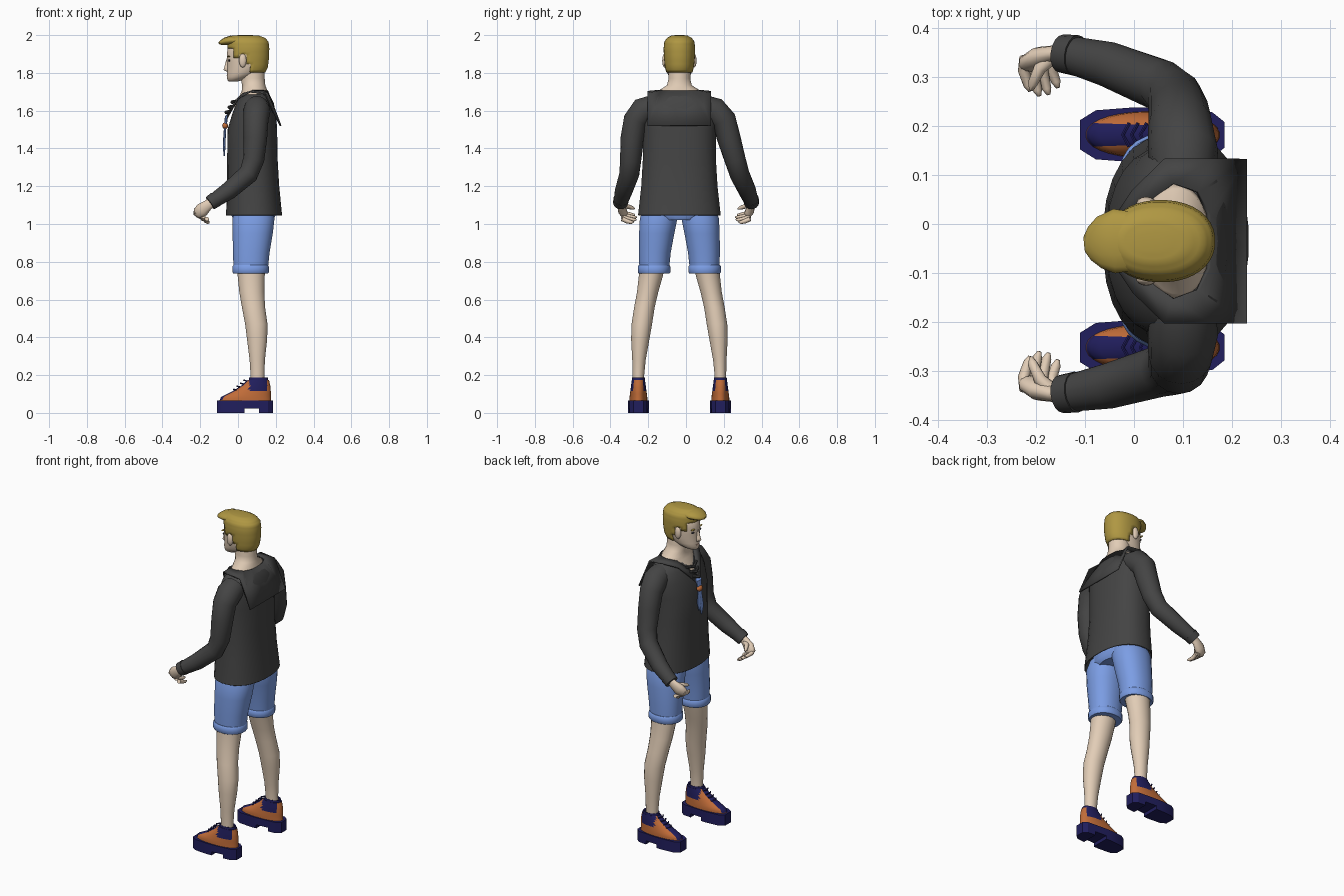
import bpy, bmesh, math
from mathutils import Vector as V

C = -0.035  # the body's mirror plane in y; the figure faces -x


def mat(name, r, g, b):
    m = bpy.data.materials.new(name)
    m.diffuse_color = (r, g, b, 1)
    return m


SHIRT = mat("charcoal cloth", .058, .058, .058)
SKIN = mat("skin", .76, .61, .47)
HAIR = mat("blond hair", .43, .31, .055)
BLUE = mat("blue cloth", .20, .34, .78)
ORANGE = mat("orange leather", .53, .15, .04)
NAVY = mat("navy leather", .015, .013, .11)
DARK = mat("dark eye", .02, .02, .03)
LIP = mat("lip", .55, .30, .24)


def finish(name, bm, mats, angle=40):
    bmesh.ops.recalc_face_normals(bm, faces=bm.faces[:])
    me = bpy.data.meshes.new(name)
    bm.to_mesh(me)
    bm.free()
    for m in mats if isinstance(mats, (list, tuple)) else [mats]:
        me.materials.append(m)
    me.shade_smooth()
    me.set_sharp_from_angle(angle=math.radians(angle))
    o = bpy.data.objects.new(name, me)
    bpy.context.collection.objects.link(o)
    return o


def skin(rings):
    """Bridge rings of points into a capped surface."""
    bm = bmesh.new()
    vs = [[bm.verts.new(p) for p in r] for r in rings]
    n = len(vs[0])
    for a, b in zip(vs, vs[1:]):
        for i in range(n):
            j = (i + 1) % n
            bm.faces.new((a[i], a[j], b[j], b[i]))
    bm.faces.new(vs[0][::-1])
    bm.faces.new(vs[-1])
    return bm


def dense(rows, k):
    out = [tuple(a[i] + (b[i] - a[i]) * t / k for i in range(len(a)))
           for a, b in zip(rows, rows[1:]) for t in range(k)]
    return out + [rows[-1]]


def loft(rows, n=24, e=2.0):
    """Rows are (x, y, z, rx, ry): level superellipse sections."""
    def f(c):
        return math.copysign(abs(c) ** (2 / e), c)
    ang = [2 * math.pi * (i + .5) / n for i in range(n)]
    return skin([[V((x + rx * f(math.cos(a)), y + ry * f(math.sin(a)), z)) for a in ang]
                 for x, y, z, rx, ry in rows])


def tube(path, n=12, flat=1.0):
    """Path points are (x, y, z, r): round sections square to the path."""
    P = [V(p[:3]) for p in path]
    d = (P[-1] - P[0]).normalized()
    ref = V((0, 1, 0)) if abs(d.y) < .6 else V((1, 0, 0))
    rings = []
    for i, p in enumerate(P):
        t = (P[min(i + 1, len(P) - 1)] - P[max(i - 1, 0)]).normalized()
        u = t.cross(ref).normalized()
        w = t.cross(u)
        r = path[i][3]
        rings.append([p + u * r * math.cos(a) + w * r * flat * math.sin(a)
                      for a in [2 * math.pi * k / n for k in range(n)]])
    return skin(rings)


def ball(name, c, s, m):
    bm = bmesh.new()
    bmesh.ops.create_uvsphere(bm, u_segments=14, v_segments=8, radius=1)
    for v in bm.verts:
        v.co = V(c) + V((v.co.x * s[0], v.co.y * s[1], v.co.z * s[2]))
    return finish(name, bm, m)


# Shirt body with a turned-in hem
finish("shirt_body", loft([
    (.083, C, 1.10, .12, .19), (.085, C, 1.045, .147, .217), (.085, C, 1.047, .149, .22),
    (.08, C, 1.2, .139, .203), (.076, C, 1.35, .134, .194), (.076, C, 1.5, .132, .194),
    (.085, C, 1.58, .117, .20), (.09, C, 1.64, .10, .185), (.092, C, 1.675, .08, .15),
    (.093, C, 1.692, .065, .10)], 28, 2.3), SHIRT)

# Sailor collar: back flap over the shoulders to a front V
outer = [(.226, 0, 1.52), (.226, .168, 1.52), (.155, .168, 1.69), (.063, .168, 1.70),
         (.0, .105, 1.665), (-.062, .012, 1.555)]
inner = [(.155, 0, 1.705), (.152, .055, 1.705), (.13, .1, 1.705), (.08, .117, 1.705),
         (.03, .08, 1.69), (-.045, .004, 1.60)]
bm = bmesh.new()
for s in (1, -1):
    o, i = [[bm.verts.new((x, C + s * y, z)) for x, y, z in L] for L in (outer, inner)]
    for k in range(5):
        bm.faces.new((o[k], o[k + 1], i[k + 1], i[k]))
bmesh.ops.remove_doubles(bm, verts=bm.verts[:], dist=1e-5)
collar = finish("sailor_collar", bm, SHIRT, 30)
md = collar.modifiers.new("thickness", "SOLIDIFY")
md.thickness, md.offset = .009, 0

# Dark lacing, orange tie knot and blue tie tails
for k in range(3):
    x, z = -.022 - .016 * k, 1.645 - .027 * k
    h = .05 - .008 * k
    finish("collar_lacing", tube([(x + .012, C - h, z + .006, .008), (x - .008, C, z, .01),
                                  (x + .012, C + h, z + .006, .008)], 8), SHIRT)
ball("tie_knot", (-.068, C, 1.52), (.016, .022, .018), ORANGE)
finish("tie_top", loft([(-.066, C, 1.52, .008, .014), (-.062, C, 1.57, .008, .026),
                        (-.05, C, 1.585, .004, .02)], 8), BLUE)
for s, z in ((1, 1.39), (-1, 1.36)):
    finish("tie_tail", loft([(-.073, C + s * .012, z, .004, .003),
                             (-.073, C + s * .012, z + .05, .007, .018),
                             (-.068, C + s * .004, 1.52, .006, .01)], 8), BLUE)

# Sleeves and hands; each arm has its own y path
SX = [(.10, 1.615, .066), (.10, 1.60, .072), (.095, 1.55, .066), (.092, 1.45, .062),
      (.083, 1.34, .056), (.055, 1.265, .053), (-.05, 1.175, .047), (-.14, 1.115, .037)]
for s, Y in ((1, [.10, .15, .20, .228, .26, .283, .325, .348]),
             (-1, [-.18, -.225, -.265, -.285, -.293, -.30, -.33, -.347])):
    finish("sleeve", tube([(x, y, z, r) for (x, z, r), y in zip(SX, Y)], 16), SHIRT, 60)
    y = Y[-1]
    finish("sleeve_cuff", tube([(-.118, y - s * .004, 1.131, .042),
                                (-.148, y, 1.11, .039)], 16), SHIRT)
    finish("palm", tube([(-.13, y, 1.12, .026), (-.16, y, 1.10, .028),
                         (-.19, y - s * .008, 1.075, .037), (-.212, y - s * .02, 1.055, .032),
                         (-.222, y - s * .028, 1.045, .018)], 12, .6), SKIN, 70)
    for k in range(4):  # fingers curl inward
        bx, bz = -.222 + .019 * k, 1.066 - .013 * k
        L = (.065, .075, .072, .058)[k]
        finish("finger", tube([(bx, y - s * .008, bz, .012), (bx - .003, y - s * .035, bz - .012, .012),
                               (bx + .006, y - s * L, bz - .018, .0095),
                               (bx + .010, y - s * (L + .012), bz - .016, .004)], 8), SKIN, 70)
    finish("thumb", tube([(-.165, y - s * .005, 1.095, .016), (-.192, y - s * .03, 1.095, .013),
                          (-.207, y - s * .062, 1.085, .010), (-.21, y - s * .075, 1.08, .004)], 8),
           SKIN, 70)

# Neck flaring into the shoulders, and head
finish("neck", loft([(.07, C, 1.62, .09, .09), (.085, C, 1.69, .072, .118), (.088, C, 1.708, .068, .108),
                     (.083, C, 1.735, .062, .066), (.078, C, 1.77, .064, .058),
                     (.078, C, 1.83, .062, .058)]), SKIN, 60)
finish("head", loft([(-.026, C, 1.754, .022, .018), (-.014, C, 1.762, .042, .036),
                     (.005, C, 1.778, .064, .053), (.028, C, 1.80, .086, .065),
                     (.042, C, 1.83, .099, .072), (.046, C, 1.86, .104, .076),
                     (.05, C, 1.90, .11, .078), (.052, C, 1.94, .105, .075),
                     (.052, C, 1.975, .08, .055)], 28), SKIN, 60)
finish("nose", loft([(-.05, C, 1.808, .014, .012), (-.06, C, 1.816, .018, .015),
                     (-.058, C, 1.828, .016, .012), (-.054, C, 1.875, .007, .008)], 10), SKIN, 60)
ball("mouth", (-.052, C, 1.788), (.008, .02, .004), LIP)
for s in (1, -1):
    ball("eye", (-.046, C + s * .033, 1.866), (.006, .013, .006), DARK)
    ball("eyebrow", (-.049, C + s * .035, 1.887), (.007, .018, .004), HAIR)
    ball("ear", (.025, C + s * .078, 1.865), (.02, .013, .037), SKIN)

# Hair: a shell trimmed to the hairline, plus a swept quiff
bm = loft(dense([(.052, C, 1.79, .088, .066), (.055, C, 1.83, .103, .077), (.056, C, 1.88, .109, .082),
                 (.055, C, 1.93, .111, .084), (.052, C, 1.965, .11, .08), (.046, C, 1.985, .098, .066),
                 (.04, C, 1.997, .072, .044), (.038, C, 2.0, .03, .02)], 3), 36, 2.15)


def hairline(x):
    return 1.928 if x < -.02 else 1.885 if x < .012 else 1.90 if x < .045 else 1.84 if x < .065 else 1.80


trim = [f for f in bm.faces if f.calc_center_median().z < hairline(f.calc_center_median().x)]
bmesh.ops.delete(bm, geom=trim, context="FACES")
hair = finish("hair", bm, HAIR, 50)
md = hair.modifiers.new("thickness", "SOLIDIFY")
md.thickness = .008
finish("hair_quiff", tube([(.04, C, 1.972, .02), (-.04, C, 1.972, .025), (-.07, C - .003, 1.966, .02),
                           (-.09, C - .005, 1.96, .013), (-.101, C - .006, 1.958, .006)], 14, 2.7), HAIR, 50)

# Hips hidden under the hem
finish("shorts_hips", loft([(.082, C, 1.02, .105, .12), (.082, C, 1.045, .118, .195),
                            (.082, C, 1.12, .11, .18)]), BLUE)

OUT = [(-.11, .03), (-.078, .05), (0, .056), (.035, .055), (.11, .05), (.16, .046), (.185, .026)]


def slab(name, pts, y, z0, z1, m):
    loop = [(x, w) for x, w in pts] + [(x, -w) for x, w in reversed(pts)]
    return finish(name, skin([[V((x, y + w, z)) for x, w in loop] for z in (z0, z1)]), m, 30)


for s in (1, -1):
    # Shorts leg with rolled cuff
    finish("shorts_leg", loft([(.067, C + s * .134, .745, .09, .078), (.07, C + s * .13, .85, .098, .085),
                               (.078, C + s * .12, .95, .107, .094), (.082, C + s * .11, 1.03, .112, .10),
                               (.082, C + s * .10, 1.08, .10, .09)], 24, 2.2), BLUE)
    finish("shorts_cuff", loft([(.067, C + s * .134, .738, .093, .082), (.067, C + s * .134, .745, .097, .087),
                                (.067, C + s * .134, .775, .097, .087),
                                (.067, C + s * .134, .783, .092, .081)], 24, 2.2), BLUE)
    # Bare leg
    finish("leg", loft([(.07, C + s * .14, .80, .078, .07), (.07, C + s * .152, .72, .072, .064),
                        (.073, C + s * .168, .64, .067, .057), (.082, C + s * .185, .56, .062, .055),
                        (.097, C + s * .199, .47, .060, .055), (.101, C + s * .207, .39, .054, .049),
                        (.102, C + s * .214, .28, .041, .036), (.103, C + s * .217, .20, .037, .031),
                        (.105, C + s * .217, .12, .037, .031)], 20), SKIN, 60)
    # Boot: sole, treads, two-tone upper, top band, laces
    y = C + s * .217
    slab("boot_sole", OUT, y, .022, .066, NAVY)
    slab("boot_front_tread", OUT[:4], y, 0, .022, NAVY)
    slab("boot_heel", OUT[4:], y, 0, .022, NAVY)
    bm = loft(dense([(.037, y, .06, .138, .048), (.042, y, .085, .132, .047), (.072, y, .115, .102, .043),
                     (.095, y, .145, .076, .039), (.108, y, .175, .056, .035)], 3), 32, 2.2)
    for f in bm.faces:
        c = f.calc_center_median()
        throat = abs(c.y - y) < .02 and c.x < .06 and c.z > .068
        gusset = .06 < c.x < .155 and c.z > .112
        f.material_index = 1 if throat or gusset else 0
    finish("boot_upper", bm, [ORANGE, NAVY])
    finish("boot_top_band", loft([(.108, y, .165, .053, .035), (.108, y, .188, .05, .034),
                                  (.108, y, .186, .042, .028), (.108, y, .17, .04, .026)], 20), NAVY)
    for k in range(4):
        x, z = -.018 + .018 * k, .122 + .016 * k
        finish("boot_lace", tube([(x + .008, y - .024, z, .004), (x - .005, y, z + .003, .004),
                                  (x + .008, y + .024, z, .004)], 6), NAVY)
